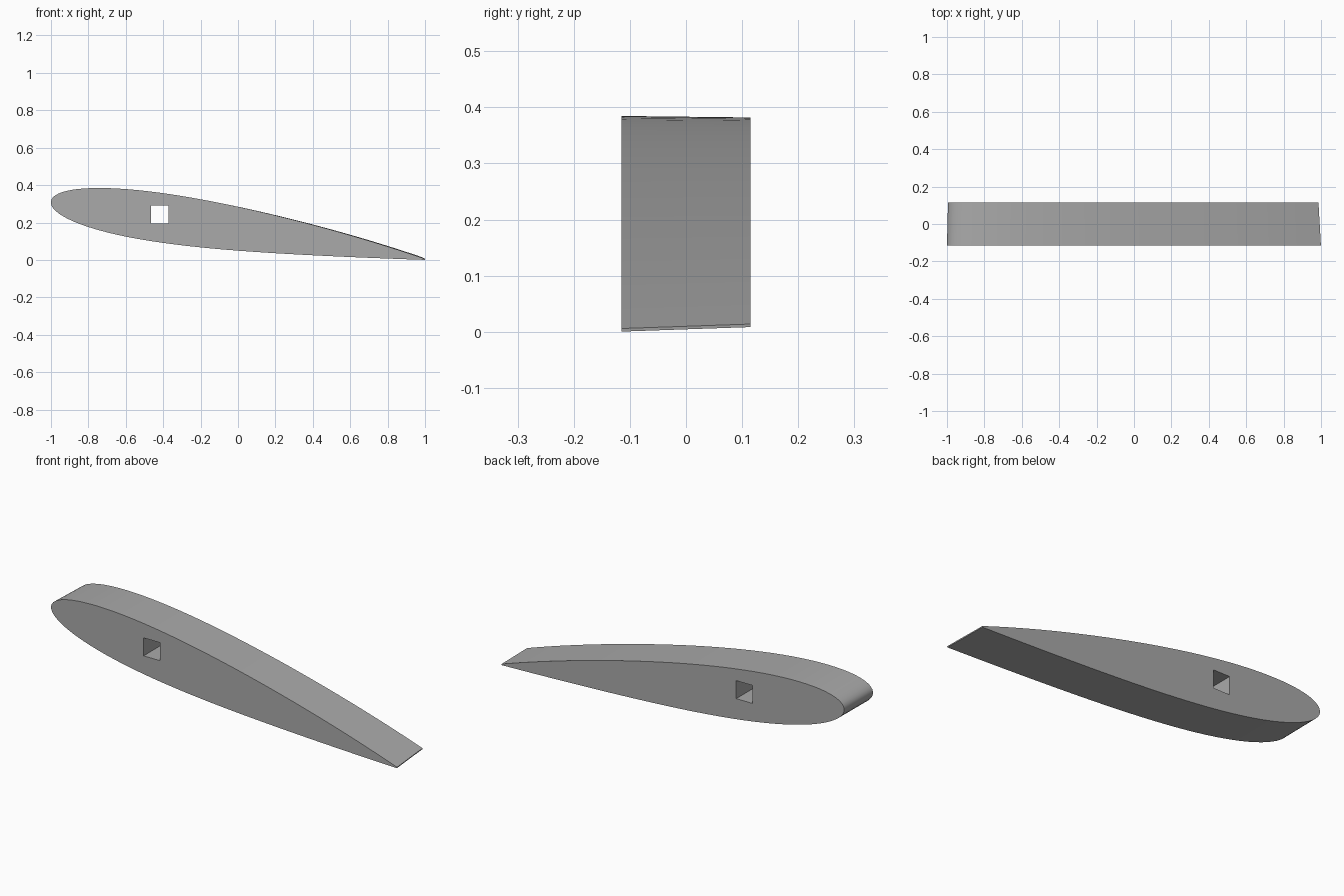
import bpy
import bmesh
import math
from mathutils import Vector, Matrix

if "Cube" in bpy.data.objects:
    bpy.data.objects.remove(bpy.data.objects["Cube"], do_unlink=True)

NOSE, TAIL = Vector((-1.0, 0.313)), Vector((0.999, 0.003))
THICKNESS = 0.13
HALF_SPAN = 0.115
SPAR = Vector((-0.418, 0.243))
SPAR_HALF = 0.047
STEPS = 48


def section():
    """Closed wing section: tail over the top to the nose, back underneath."""
    chord = TAIL - NOSE
    length = chord.length
    normal = Vector((-chord.y, chord.x)) / length

    def point(i, side):
        u = (1 - math.cos(math.pi * i / STEPS)) / 2
        half = 5 * THICKNESS * length * (
            0.2969 * math.sqrt(u) - 0.126 * u - 0.3516 * u**2
            + 0.2843 * u**3 - 0.1015 * u**4)
        camber = 0.06 * u * u * (1 - u)
        return NOSE + chord * u + normal * (camber + side * half)

    upper = [point(i, 1) for i in range(STEPS, -1, -1)]
    lower = [point(i, -1) for i in range(1, STEPS + 1)]
    return upper + lower


def add_loop(bm, points, y):
    verts = [bm.verts.new((p.x, y, p.y)) for p in points]
    edges = [bm.edges.new((verts[i - 1], verts[i])) for i in range(len(verts))]
    return verts, edges


def add_wall(bm, a, b):
    for i in range(len(a)):
        bm.faces.new((a[i - 1], a[i], b[i], b[i - 1]))


# Wing skin: the back end is slightly smaller and twisted about the spar
front = section()
twist = Matrix.Rotation(0.004, 2)
back = [SPAR + twist @ (p - SPAR) * 0.99 for p in front]
square = [SPAR + Vector((sx, sz)) * SPAR_HALF
          for sx, sz in ((-1, -1), (1, -1), (1, 1), (-1, 1))]

bm = bmesh.new()
outer_f, outer_fe = add_loop(bm, front, -HALF_SPAN)
outer_b, outer_be = add_loop(bm, back, HALF_SPAN)
hole_f, hole_fe = add_loop(bm, square, -HALF_SPAN)
hole_b, hole_be = add_loop(bm, square, HALF_SPAN)

# End ribs with the square spar hole left open, then the walls
bmesh.ops.triangle_fill(bm, edges=outer_fe + hole_fe, use_beauty=True)
bmesh.ops.triangle_fill(bm, edges=outer_be + hole_be, use_beauty=True)
add_wall(bm, outer_f, outer_b)
add_wall(bm, hole_f, hole_b)
bmesh.ops.recalc_face_normals(bm, faces=bm.faces)

mesh = bpy.data.meshes.new("wing_segment")
bm.to_mesh(mesh)
bm.free()
wing = bpy.data.objects.new("wing_segment", mesh)
bpy.context.collection.objects.link(wing)

# Plain grey finish
grey = bpy.data.materials.new("plain grey")
grey.use_nodes = True
colour = (0.4, 0.4, 0.4, 1)
grey.diffuse_color = colour
grey.node_tree.nodes["Principled BSDF"].inputs["Base Color"].default_value = colour
mesh.materials.append(grey)

bpy.ops.object.select_all(action="DESELECT")
wing.select_set(True)
bpy.context.view_layer.objects.active = wing
bpy.ops.object.shade_smooth_by_angle(angle=math.radians(30))
